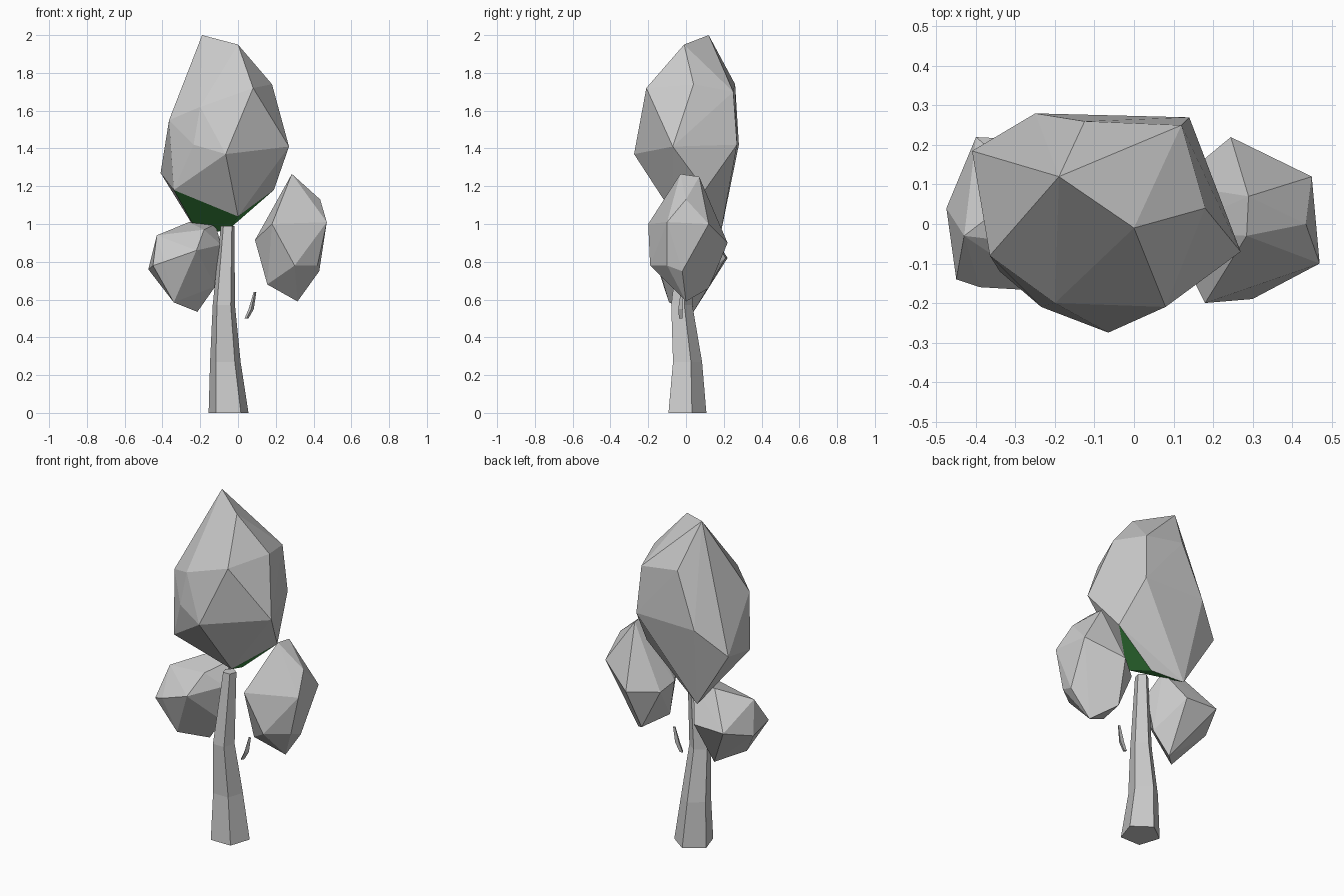
import bpy, bmesh, math

if "Cube" in bpy.data.objects:
    bpy.data.objects.remove(bpy.data.objects["Cube"])


def material(name, rgb):
    m = bpy.data.materials.new(name)
    m.diffuse_color = (*rgb, 1)
    m.use_nodes = True
    m.node_tree.nodes["Principled BSDF"].inputs["Base Color"].default_value = m.diffuse_color
    return m


GREY = material("pale_grey", (0.6, 0.6, 0.6))
GREEN = material("leaf_green", (0.05, 0.29, 0.06))


def finish(bm, name, mats):
    bmesh.ops.recalc_face_normals(bm, faces=bm.faces[:])
    mesh = bpy.data.meshes.new(name)
    bm.to_mesh(mesh)
    bm.free()
    for m in mats:
        mesh.materials.append(m)
    obj = bpy.data.objects.new(name, mesh)
    bpy.context.collection.objects.link(obj)
    return obj


def leaf_clump(name, points, mats):
    """Faceted clump wrapped around a few corner points."""
    bm = bmesh.new()
    for p in points:
        bm.verts.new(p)
    bmesh.ops.convex_hull(bm, input=bm.verts[:])
    loose = [v for v in bm.verts if not v.link_faces]
    bmesh.ops.delete(bm, geom=loose, context='VERTS')
    return finish(bm, name, mats)


def tapered(name, rings, sides, start):
    """Loft of rings given as (x, y, z, radius)."""
    bm = bmesh.new()
    loops = []
    for x, y, z, r in rings:
        loops.append([bm.verts.new((x + r * math.cos(start + i * math.tau / sides),
                                    y + r * math.sin(start + i * math.tau / sides), z))
                      for i in range(sides)])
    for a, b in zip(loops, loops[1:]):
        for i in range(sides):
            j = (i + 1) % sides
            bm.faces.new((a[i], a[j], b[j], b[i]))
    bm.faces.new(loops[0][::-1])
    bm.faces.new(loops[-1])
    return finish(bm, name, [GREY])


# Trunk and the small broken twig beside it
tapered("trunk", [(-.05, -.003, 0, .111), (-.067, 0, .27, .085),
                  (-.075, -.028, .57, .062), (-.055, 0, .99, .038)], 5, math.radians(18))
tapered("twig", [(.045, -.025, .5, .012), (.07, -.025, .55, .016),
                 (.09, -.02, .64, .008)], 3, math.radians(30))

# Main crown
crown = leaf_clump("main_crown", [
    (-.19, .12, 2.0), (0, -.01, 1.95), (.18, .04, 1.74), (.08, -.21, 1.72),
    (-.20, -.20, 1.62), (-.365, -.08, 1.55), (-.125, .26, 1.74), (.12, .25, 1.70),
    (-.065, -.275, 1.37), (.27, -.07, 1.41), (.14, .27, 1.42), (-.25, .28, 1.42),
    (-.41, .185, 1.27), (-.235, -.21, 1.42), (-.34, -.12, 1.18), (.19, .10, 1.18),
    (0, -.06, 1.04), (-.04, .10, .98), (-.20, .18, .93)], [GREY, GREEN])

# Green underside of the main crown
for f in crown.data.polygons:
    if f.center.z < 1.15 and f.normal.z < -.6 and f.normal.y < .1:
        f.material_index = 1

# Lower side clumps
leaf_clump("right_clump", [
    (.285, -.03, 1.265), (.29, .07, 1.25), (.435, 0, 1.13), (.45, .12, 1.0),
    (.47, -.10, 1.01), (.30, -.19, .78), (.18, -.20, 1.0), (.09, -.02, .915),
    (.10, .10, .89), (.245, .22, .90), (.43, -.02, .75), (.42, -.10, .78),
    (.315, 0, .59), (.155, -.07, .68), (.21, .12, .66)], [GREY])
leaf_clump("left_clump", [
    (-.43, -.03, .94), (-.475, .04, .76), (-.45, -.14, .78), (-.39, -.16, .80),
    (-.22, -.17, .86), (-.34, -.09, .585), (-.215, .04, .535),
    (-.12, .02, .67), (-.09, 0, .89), (-.12, .10, 1.0), (-.26, .10, 1.01),
    (-.40, .22, .82), (-.20, .21, .82), (-.18, -.06, .97)], [GREY])
